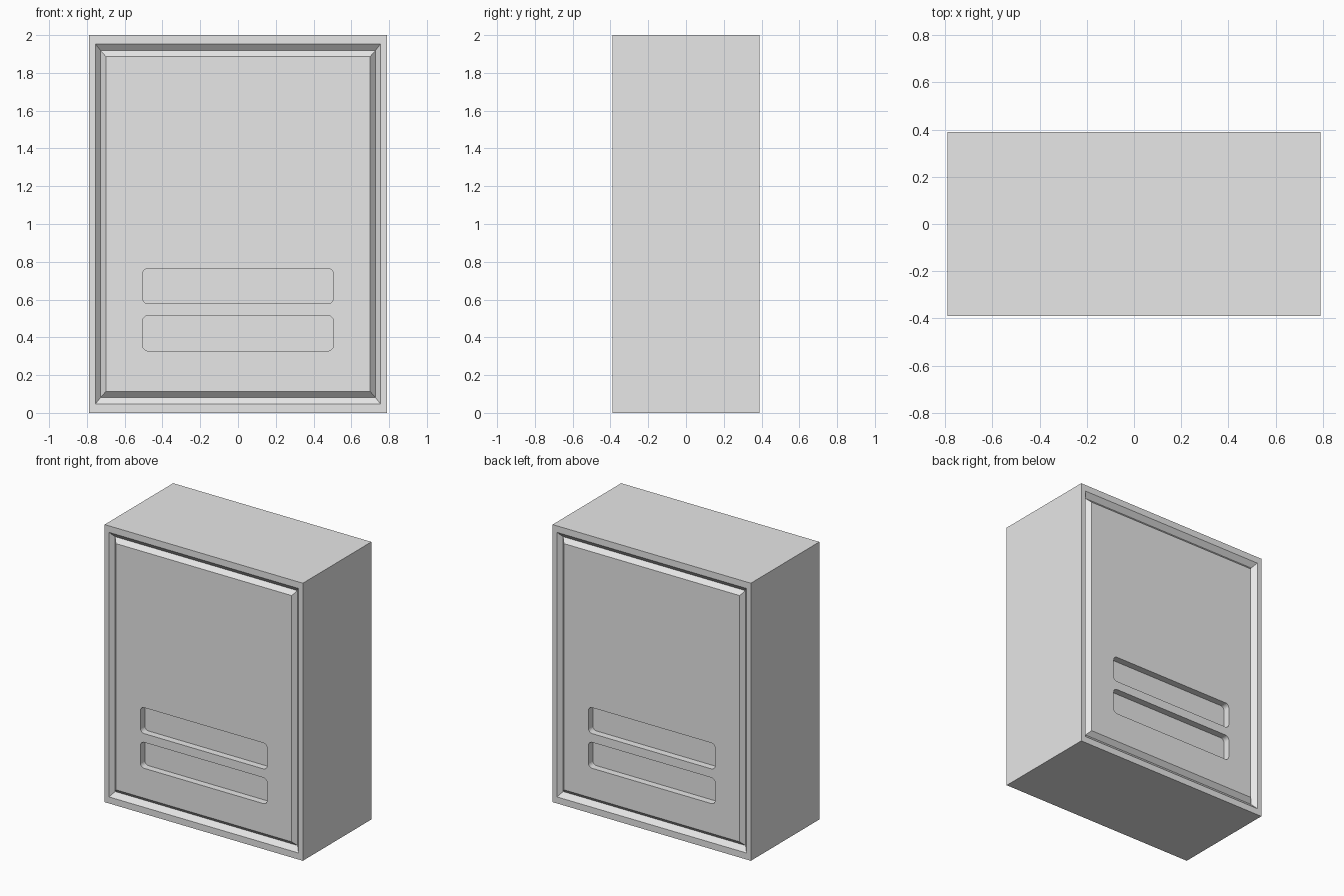
import bpy, bmesh, math

if "Cube" in bpy.data.objects:
    bpy.data.objects.remove(bpy.data.objects["Cube"])

W, D, H = 0.79, 0.39, 2.0          # half width, half depth, height
GROOVE, SLOT = 0.03, 0.05          # recess depths

grey = bpy.data.materials.new("light_grey")
grey.diffuse_color = (0.8, 0.8, 0.8, 1)
grey.use_nodes = True
grey.node_tree.nodes["Principled BSDF"].inputs["Base Color"].default_value = grey.diffuse_color


def make_object(name, bm):
    bmesh.ops.recalc_face_normals(bm, faces=bm.faces)
    mesh = bpy.data.meshes.new(name)
    bm.to_mesh(mesh)
    bm.free()
    mesh.materials.append(grey)
    ob = bpy.data.objects.new(name, mesh)
    bpy.context.collection.objects.link(ob)
    return ob


def loft(bm, loops):
    """Skin consecutive closed loops and cap both ends."""
    rings = [[bm.verts.new(p) for p in loop] for loop in loops]
    n = len(rings[0])
    for a, b in zip(rings, rings[1:]):
        for i in range(n):
            j = (i + 1) % n
            bm.faces.new((a[i], a[j], b[j], b[i]))
    bm.faces.new(rings[0])
    bm.faces.new(rings[-1])


def rect(inset_x, inset_z, y):
    x, z0, z1 = W - inset_x, inset_z, H - inset_z
    return [(-x, y, z0), (x, y, z0), (x, y, z1), (-x, y, z1)]


def rounded_rect(hx, z0, z1, r, y, steps=6):
    corners = [(hx - r, z1 - r), (-hx + r, z1 - r), (-hx + r, z0 + r), (hx - r, z0 + r)]
    pts = []
    for k, (cx, cz) in enumerate(corners):
        for s in range(steps + 1):
            a = math.pi / 2 * (k + s / steps)
            pts.append((cx + r * math.cos(a), y, cz + r * math.sin(a)))
    return pts


# Cabinet body: panel, V groove and rim, same on front and back
profile = [(0.09, 0.113, 0), (0.063, 0.082, GROOVE), (0.035, 0.047, 0), (0, 0, 0)]
front = [rect(ix, iz, -D + d) for ix, iz, d in profile]
back = [rect(ix, iz, D - d) for ix, iz, d in reversed(profile)]
bm = bmesh.new()
loft(bm, front + back)
body = make_object("cabinet_body", bm)

# Two recessed slots on each large face
bm = bmesh.new()
for side in (-1, 1):
    for z0 in (0.328, 0.578):
        loft(bm, [rounded_rect(0.505, z0, z0 + 0.187, 0.03, side * y)
                  for y in (D - SLOT, D + 0.1)])
cutter = make_object("slot_cutter", bm)
cutter.hide_render = True

mod = body.modifiers.new("slots", 'BOOLEAN')
mod.operation = 'DIFFERENCE'
mod.solver = 'EXACT'
mod.object = cutter
bpy.context.view_layer.objects.active = body
bpy.ops.object.modifier_apply(modifier=mod.name)
bpy.data.objects.remove(cutter)
